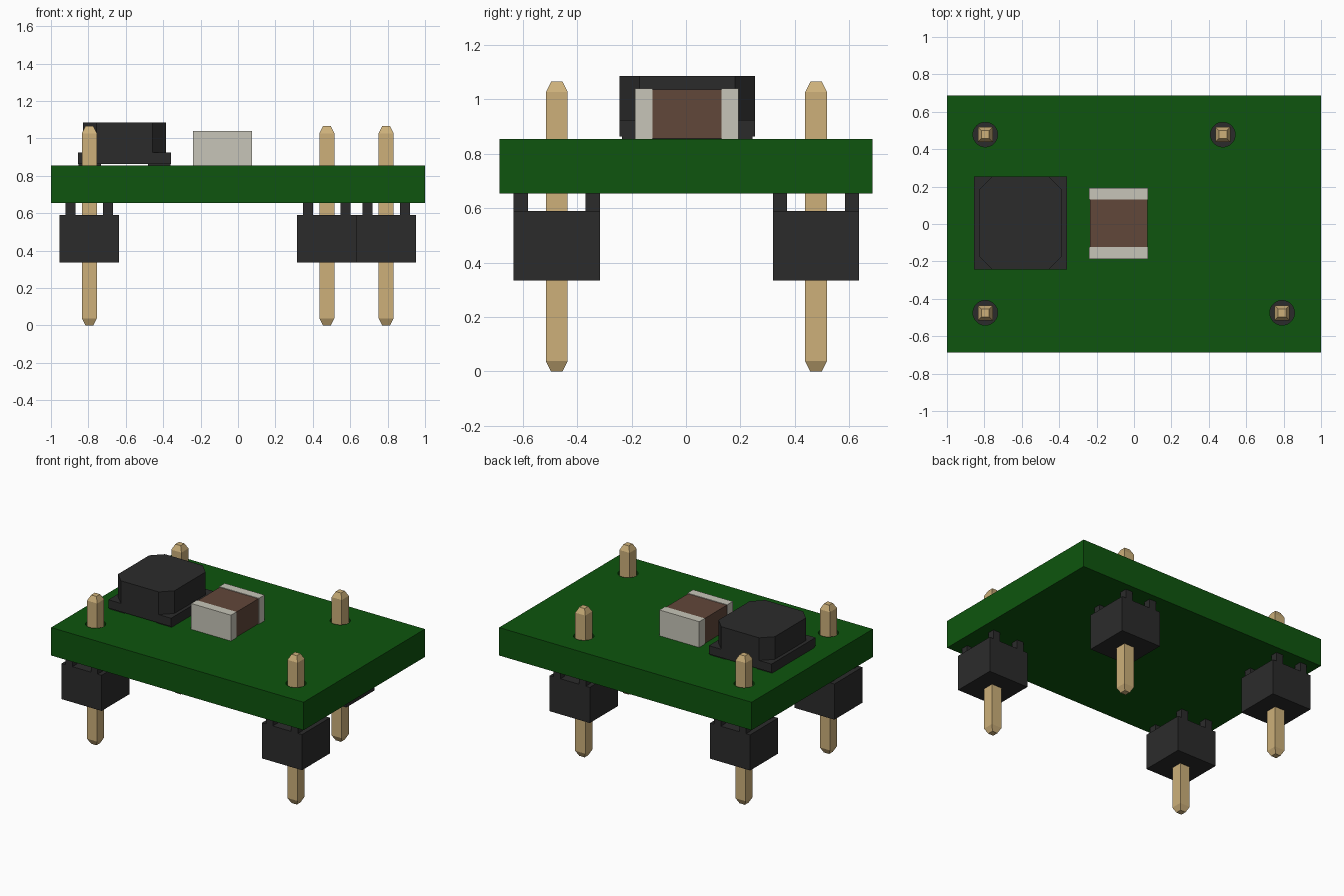
import bpy, bmesh, math

cube = bpy.data.objects.get("Cube")
if cube:
    bpy.data.objects.remove(cube, do_unlink=True)


def material(name, rgb):
    lin = [((c / 255 + 0.055) / 1.055) ** 2.4 if c > 10 else c / 255 / 12.92 for c in rgb]
    m = bpy.data.materials.new(name)
    m.use_nodes = True
    m.diffuse_color = (*lin, 1)
    bsdf = m.node_tree.nodes["Principled BSDF"]
    bsdf.inputs["Base Color"].default_value = (*lin, 1)
    bsdf.inputs["Roughness"].default_value = 0.6
    return m


GREEN = material("board green", (14, 85, 14))
BLACK = material("black plastic", (43, 43, 43))
GOLD = material("pin gold", (205, 176, 122))
BROWN = material("ceramic brown", (97, 71, 58))
SILVER = material("terminal silver", (199, 197, 184))


def finish(name, bm, mat):
    bmesh.ops.recalc_face_normals(bm, faces=bm.faces)
    me = bpy.data.meshes.new(name)
    bm.to_mesh(me)
    bm.free()
    me.materials.append(mat)
    ob = bpy.data.objects.new(name, me)
    bpy.context.collection.objects.link(ob)
    return ob


def add_box(bm, x0, x1, y0, y1, z0, z1):
    verts = bmesh.ops.create_cube(bm, size=1)["verts"]
    for v in verts:
        v.co.x = x1 if v.co.x > 0 else x0
        v.co.y = y1 if v.co.y > 0 else y0
        v.co.z = z1 if v.co.z > 0 else z0


def boxes(name, mat, *specs):
    bm = bmesh.new()
    for s in specs:
        add_box(bm, *s)
    return finish(name, bm, mat)


def stack(name, mat, rings):
    """Loft a closed solid through rings of equal vertex count."""
    bm = bmesh.new()
    loops = [[bm.verts.new(p) for p in ring] for ring in rings]
    n = len(loops[0])
    for a, b in zip(loops, loops[1:]):
        for i in range(n):
            bm.faces.new((a[i], a[(i + 1) % n], b[(i + 1) % n], b[i]))
    bm.faces.new(loops[0])
    bm.faces.new(loops[-1])
    return finish(name, bm, mat)


BOARD_Z0, BOARD_Z1 = 0.655, 0.855
PINS = {"front_right": (-0.795, -0.475), "back_right": (-0.795, 0.478),
        "back_left": (0.475, 0.478), "front_left": (0.792, -0.475)}

# Circuit board with a round through-hole for every pin
board = boxes("circuit_board", GREEN, (-1, 1, -0.686, 0.686, BOARD_Z0, BOARD_Z1))
bm = bmesh.new()
for x, y in PINS.values():
    ring = bmesh.ops.create_cone(bm, cap_ends=True, segments=32, radius1=0.066,
                                 radius2=0.066, depth=0.4)["verts"]
    bmesh.ops.translate(bm, verts=ring, vec=(x, y, 0.755))
cutter = finish("hole_cutter", bm, GREEN)
cutter.hide_render = True
mod = board.modifiers.new("holes", "BOOLEAN")
mod.operation = "DIFFERENCE"
mod.solver = "EXACT"
mod.object = cutter
bpy.context.view_layer.objects.active = board
board.select_set(True)
bpy.ops.object.modifier_apply(modifier=mod.name)
bpy.ops.object.shade_smooth_by_angle(angle=math.radians(30))
bpy.data.objects.remove(cutter, do_unlink=True)

# Pin headers: square body, four standoff feet, pin with tapered tips
for place, (x, y) in PINS.items():
    h = 0.1585
    specs = [(x - h, x + h, y - h, y + h, 0.335, 0.59)]
    for sx in (-1, 1):
        for sy in (-1, 1):
            ys = sorted((y + sy * 0.106, y + sy * h))
            specs.append((x + sx * 0.1 - 0.027, x + sx * 0.1 + 0.027, *ys, 0.585, BOARD_Z0))
    boxes("header_body_" + place, BLACK, *specs)
    rings = [[(x + sx * r, y + sy * r, z) for sx, sy in ((-1, -1), (1, -1), (1, 1), (-1, 1))]
             for r, z in ((0.021, 0), (0.04, 0.038), (0.04, 1.027), (0.021, 1.065))]
    stack("header_pin_" + place, GOLD, rings)

# Inductor: chamfered body on a wider base plate with two thin pads
cx, cy, hx, hy, c = -0.607, 0.005, 0.223, 0.249, 0.073
outline = [(hx - c, -hy), (hx, c - hy), (hx, hy - c), (hx - c, hy),
           (c - hx, hy), (-hx, hy - c), (-hx, c - hy), (c - hx, -hy)]
stack("inductor_body", BLACK,
      [[(cx + px, cy + py, z) for px, py in outline] for z in (0.92, 1.086)])
boxes("inductor_base", BLACK, (cx - 0.248, cx + 0.248, cy - hy, cy + hy, 0.864, 0.924))
boxes("inductor_pads", BLACK,
      *[(*sorted((cx + s * 0.125, cx + s * 0.246)), cy - 0.24, cy + 0.24, BOARD_Z1, 0.866)
        for s in (-1, 1)])

# Ceramic capacitor: brown core between two silver end caps
boxes("capacitor_core", BROWN, (-0.236, 0.071, -0.13, 0.135, 0.857, 1.036))
boxes("capacitor_caps", SILVER,
      (-0.24, 0.075, -0.187, -0.124, BOARD_Z1, 1.04),
      (-0.24, 0.075, 0.13, 0.193, BOARD_Z1, 1.04))
